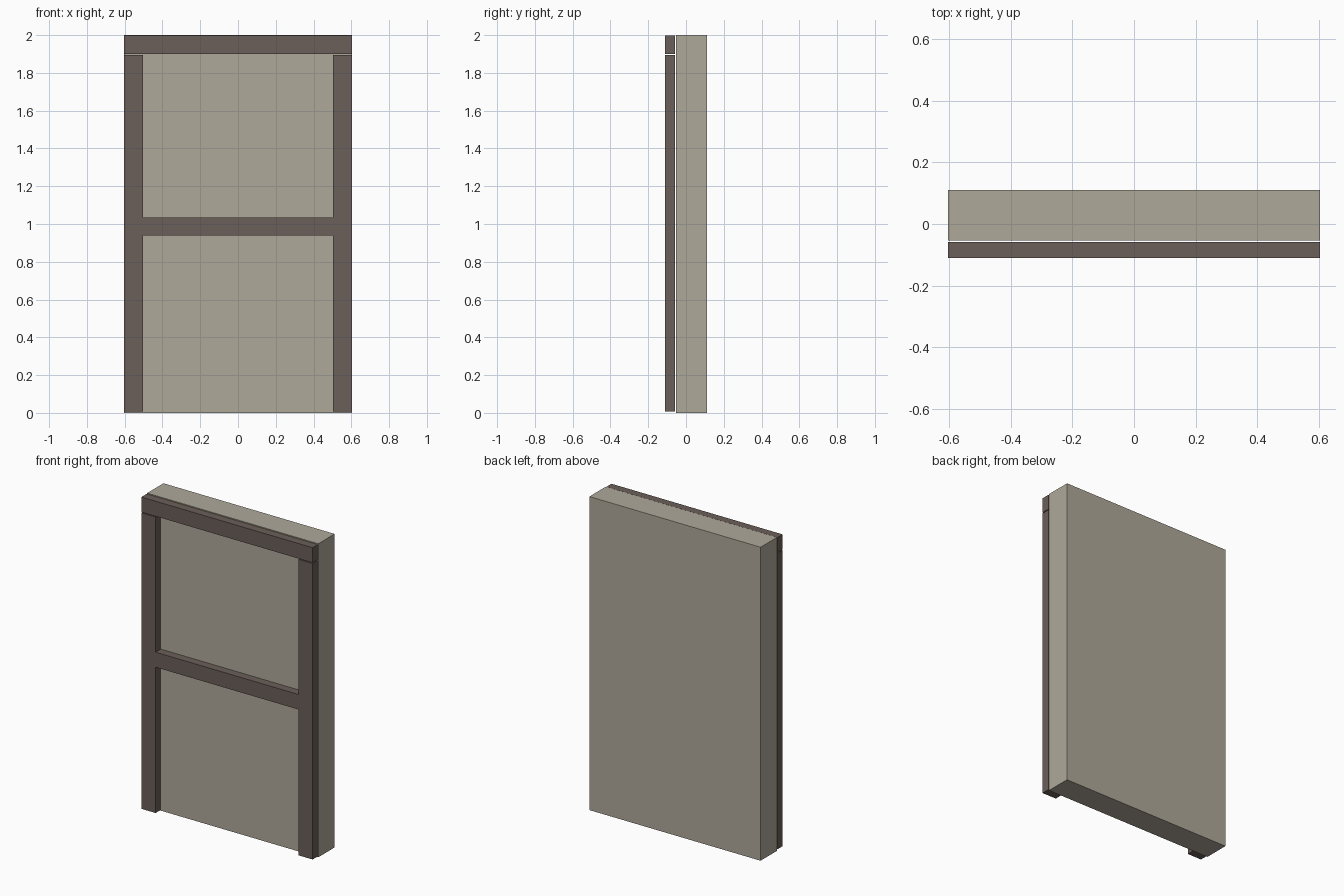
import bpy, bmesh

if "Cube" in bpy.data.objects:
    bpy.data.objects.remove(bpy.data.objects["Cube"])


def material(name, color):
    m = bpy.data.materials.new(name)
    m.diffuse_color = (*color, 1)
    m.use_nodes = True
    m.node_tree.nodes["Principled BSDF"].inputs["Base Color"].default_value = m.diffuse_color
    return m


def extrude_profile(name, points, y0, y1, mat):
    """Extrude an x-z outline from y0 back to y1."""
    bm = bmesh.new()
    face = bm.faces.new([bm.verts.new((x, y0, z)) for x, z in points])
    ext = bmesh.ops.extrude_face_region(bm, geom=[face])
    moved = [v for v in ext["geom"] if isinstance(v, bmesh.types.BMVert)]
    bmesh.ops.translate(bm, verts=moved, vec=(0, y1 - y0, 0))
    bmesh.ops.recalc_face_normals(bm, faces=bm.faces)
    mesh = bpy.data.meshes.new(name)
    bm.to_mesh(mesh)
    bm.free()
    mesh.materials.append(mat)
    obj = bpy.data.objects.new(name, mesh)
    bpy.context.collection.objects.link(obj)
    return obj


def rect(x, z0, z1):
    return [(-x, z0), (x, z0), (x, z1), (-x, z1)]


stone = material("pale stone", (0.429, 0.397, 0.323))
wood = material("dark wood", (0.147, 0.114, 0.100))

W, INNER = 0.604, 0.504      # outer and inner half widths
FRONT, BACK = -0.111, -0.059  # timber depth

# Plaster wall panel
extrude_profile("wall_panel", rect(W, 0, 2), -0.053, 0.111, stone)

# Two posts joined by the middle rail, as one H-shaped frame
Z0, Z1, RAIL0, RAIL1 = 0.008, 1.896, 0.938, 1.034
half = [(INNER, RAIL0), (INNER, Z0), (W, Z0), (W, Z1), (INNER, Z1), (INNER, RAIL1)]
outline = half + [(-x, z) for x, z in reversed(half)]
extrude_profile("post_frame", outline, FRONT, BACK, wood)

# Top beam resting just above the posts
extrude_profile("top_beam", rect(W, 1.901, 1.997), FRONT, BACK, wood)
